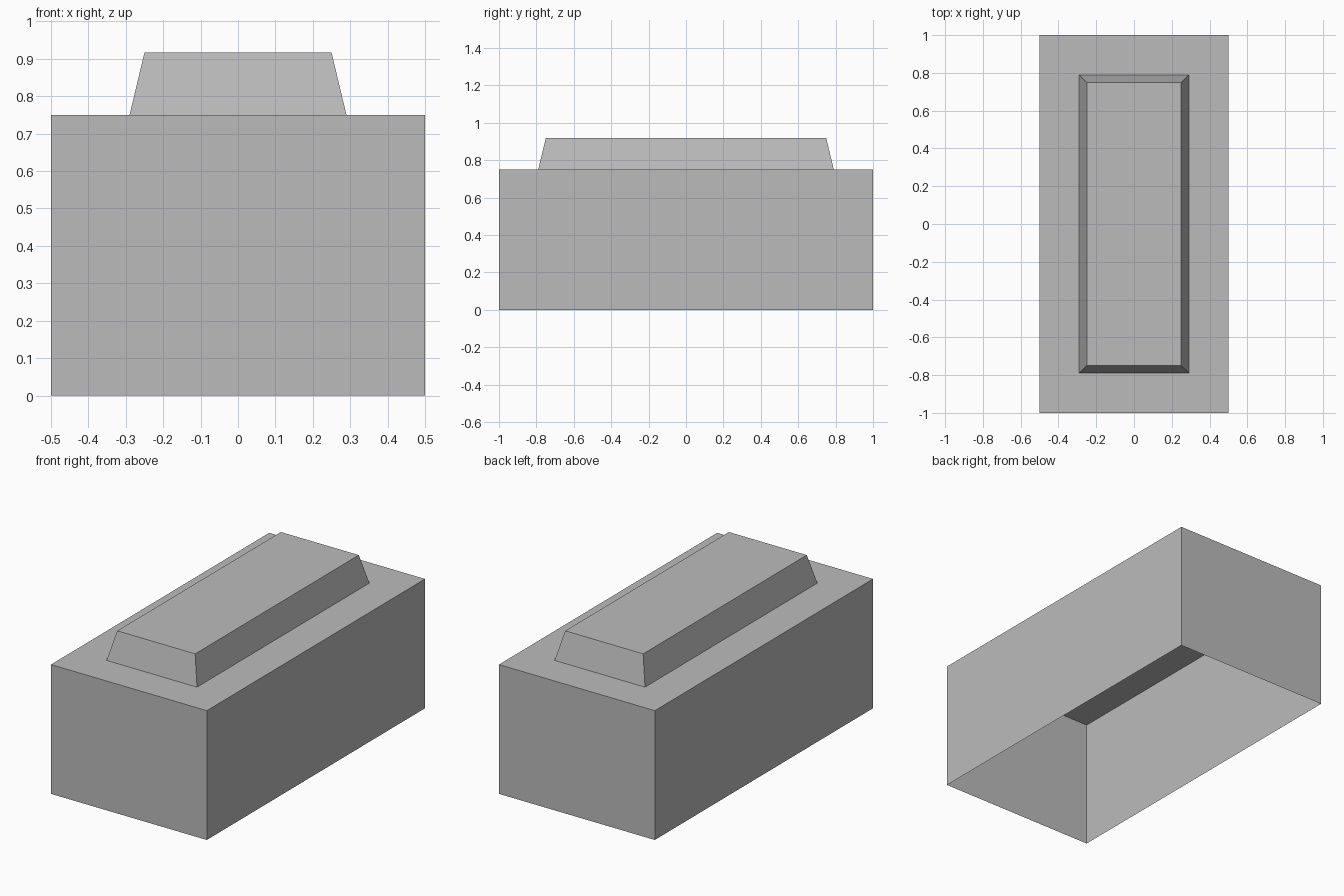
import bpy
import bmesh

default = bpy.data.objects.get("Cube")
if default:
    bpy.data.objects.remove(default, do_unlink=True)

# Single flat grey
grey = bpy.data.materials.new("plain_grey")
grey.use_nodes = True
colour = (0.5, 0.5, 0.5, 1.0)
grey.diffuse_color = colour
grey.node_tree.nodes["Principled BSDF"].inputs["Base Color"].default_value = colour


def add_ring(bm, half_x, half_y, z):
    """Rectangle of vertices, counter-clockwise from above."""
    corners = ((-1, -1), (1, -1), (1, 1), (-1, 1))
    return [bm.verts.new((sx * half_x, sy * half_y, z)) for sx, sy in corners]


def stepped_shell(name, sections):
    """Rectangular sections joined by walls, capped on top, open below."""
    bm = bmesh.new()
    rings = [add_ring(bm, *section) for section in sections]
    for low, high in zip(rings, rings[1:]):
        for i in range(4):
            j = (i + 1) % 4
            bm.faces.new((low[i], low[j], high[j], high[i]))
    bm.faces.new(rings[-1])
    mesh = bpy.data.meshes.new(name)
    bm.to_mesh(mesh)
    bm.free()
    mesh.materials.append(grey)
    obj = bpy.data.objects.new(name, mesh)
    bpy.context.collection.objects.link(obj)
    return obj


# Hollow box body with a flat shoulder and a tapered raised top
stepped_shell("box_with_raised_top", [
    (0.5, 1.0, 0.0),
    (0.5, 1.0, 0.75),
    (0.29, 0.79, 0.75),
    (0.25, 0.75, 0.917),
])
